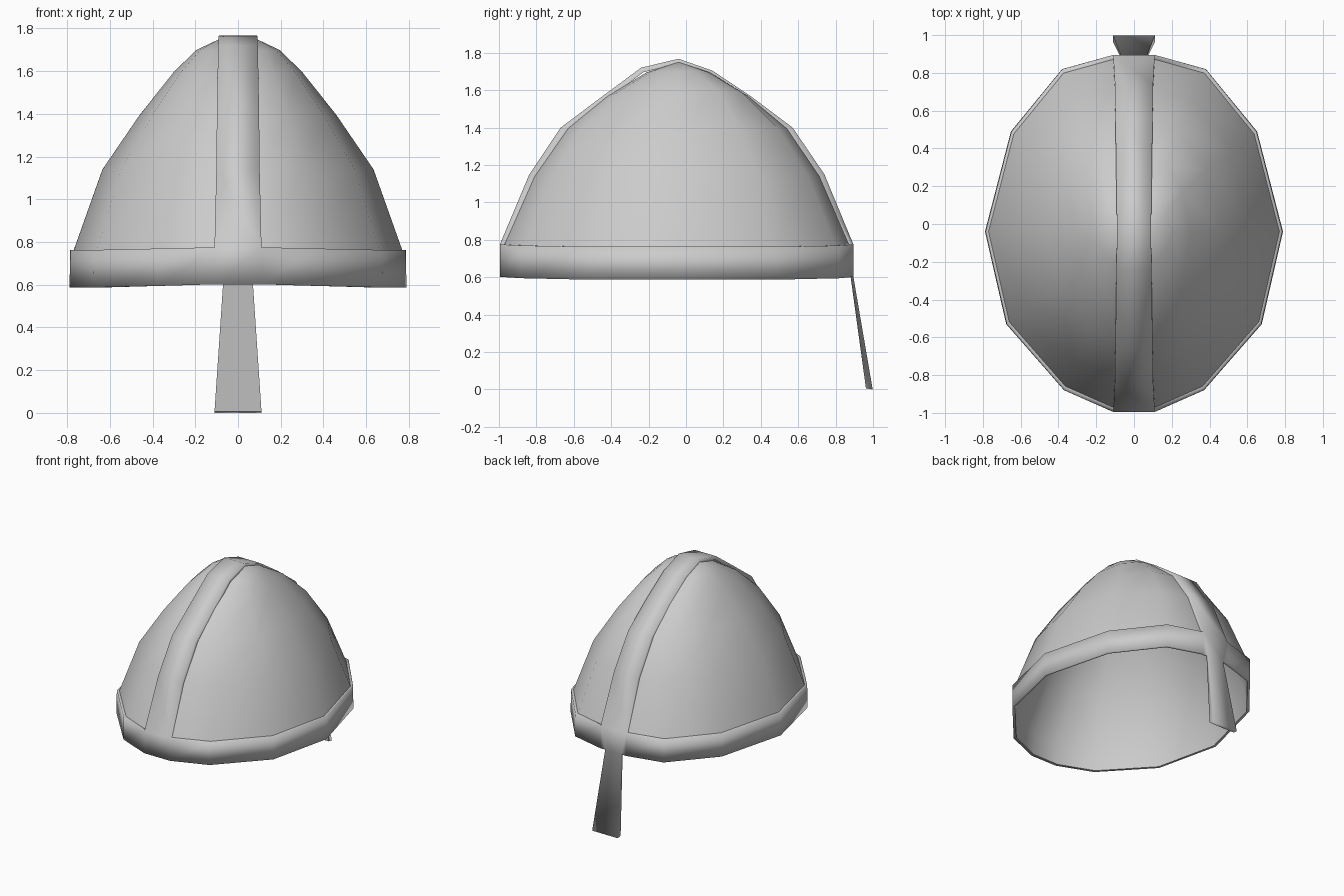
import bpy, bmesh, math

if "Cube" in bpy.data.objects:
    bpy.data.objects.remove(bpy.data.objects["Cube"])

steel = bpy.data.materials.new("grey steel")
steel.use_nodes = True
GREY = (0.6, 0.6, 0.6, 1)
steel.diffuse_color = GREY
steel.node_tree.nodes["Principled BSDF"].inputs["Base Color"].default_value = GREY

CY = -0.04          # y of the helmet axis
HALF_BAND = 0.11    # half width of the crest band at the rim
WALL = 0.975        # dome outline relative to the rim outline

# Half outline of the rim, front to back, then mirrored into a closed ring
half = [(0.11, -0.995), (0.37, -0.88), (0.675, -0.53), (0.787, -0.04),
        (0.65, 0.49), (0.38, 0.82), (0.11, 0.895)]
outline = half + [(-x, y) for x, y in reversed(half)]
N = len(outline)
BACK = len(half) - 1    # index of the back corner on the left side


def ring(bm, sx, sy, z, sag=0.0, w=HALF_BAND):
    """Outline ring whose halves shrink towards the band edges at x = +-w;
    sag lowers the flanks relative to front and back."""
    return [bm.verts.new((math.copysign(w + (abs(x) - HALF_BAND) * sx, x),
                          CY + (y - CY) * sy,
                          z - sag * min(1, abs(x) / 0.65)))
            for x, y in outline]


def bridge(bm, a, b, skip=()):
    for i in range(N):
        if i not in skip:
            j = (i + 1) % N
            bm.faces.new((a[i], a[j], b[j], b[i]))


def finish(bm, name, inward=False):
    bmesh.ops.remove_doubles(bm, verts=bm.verts, dist=0.0001)
    bmesh.ops.recalc_face_normals(bm, faces=bm.faces)
    if inward:
        bmesh.ops.reverse_faces(bm, faces=bm.faces)
    for f in bm.faces:
        f.smooth = True
    mesh = bpy.data.meshes.new(name)
    bm.to_mesh(mesh)
    bm.free()
    mesh.materials.append(steel)
    bpy.context.collection.objects.link(bpy.data.objects.new(name, mesh))


def shell(name, base, inset, drop, inward):
    """Dome surface from its base rings up to the short ridge on top."""
    bm = bmesh.new()
    rings = [ring(bm, *level) for level in base]
    for sx, sy, z, sag, w in [(0.79, 0.805, 1.14, 0, 0.100),
                              (0.54, 0.62, 1.395, 0, 0.095),
                              (0.305, 0.40, 1.56, -0.04, 0.091),
                              (0.155, 0.178, 1.695, -0.005, 0.089),
                              (0, 0, 1.75, 0, 0.088)]:
        rings.append(ring(bm, sx * inset, sy * inset, z - drop, sag, w))
    for a, b in zip(rings, rings[1:]):
        bridge(bm, a, b)
    ridge = rings[-1]
    finish(bm, name, inward)


# Outer dome, and the lining that reaches down to the lower edge of the rim
shell("dome", [(WALL, WALL, 0.775, 0.015)], 1, 0, False)
shell("lining", [(WALL, WALL, 0.605, 0.018), (0.96, 0.96, 0.77, 0.015)],
      0.975, 0.015, True)

# Rim, with the back left open where the nose guard joins
bm = bmesh.new()
inner_low = ring(bm, WALL, WALL, 0.605, 0.018)
outer_low = ring(bm, 1.003, 1, 0.605, 0.018)
outer_top = ring(bm, 0.998, 1, 0.778, 0.015)
inner_top = ring(bm, WALL, WALL, 0.778, 0.015)
bridge(bm, inner_low, outer_low, skip=(BACK,))
bridge(bm, outer_low, outer_top, skip=(BACK,))
bridge(bm, outer_top, inner_top, skip=(BACK, N - 1))

# Crest band running over the top from the front of the rim to the back
crest = [(-0.84, 1.145), (-0.67, 1.40), (-0.45, 1.565), (-0.24, 1.72),
         (-0.04, 1.768), (0.14, 1.705), (0.35, 1.565), (0.57, 1.40),
         (0.74, 1.15)]


def end_row(i):
    j = N - 1 - i
    return [inner_top[i], outer_top[i], outer_top[j], inner_top[j]]


rows = [end_row(0)]
for y, z in crest:
    w = 0.09 + 0.014 * abs(y - CY)
    iy, iz = CY + (y - CY) * 0.95, z - 0.025
    rows.append([bm.verts.new(p) for p in
                 ((w, iy, iz), (w, y, z), (-w, y, z), (-w, iy, iz))])
rows.append(end_row(BACK))
for a, b in zip(rows, rows[1:]):
    for k in range(3):
        bm.faces.new((a[k], a[k + 1], b[k + 1], b[k]))

# Nose guard, growing out of the rim and flaring towards its lower end
top, tip = [[bm.verts.new(p) for p in
             ((w, a, z + lift), (w, b, z), (-w, b, z), (-w, a, z + lift))]
            for w, a, b, z, lift in ((0.07, 0.88, 0.895, 0.603, 0),
                                     (0.11, 0.962, 0.998, 0, 0.006))]
for k in range(4):
    m = (k + 1) % 4
    face = bm.faces.new((top[k], top[m], tip[m], tip[k]))
for edge in face.edges:     # the inner face stays flat
    edge.smooth = False
bm.faces.new(tip)

# Rim faces around the guard's root
L, R = BACK, BACK + 1
bm.faces.new((outer_low[L], top[1], top[2], outer_low[R],
              outer_top[R], outer_top[L]))
bm.faces.new((inner_low[L], outer_low[L], top[1], top[0]))
bm.faces.new((inner_low[R], outer_low[R], top[2], top[3]))
bm.faces.new((inner_low[L], top[0], top[3], inner_low[R]))
finish(bm, "rim_crest_and_nose_guard")
